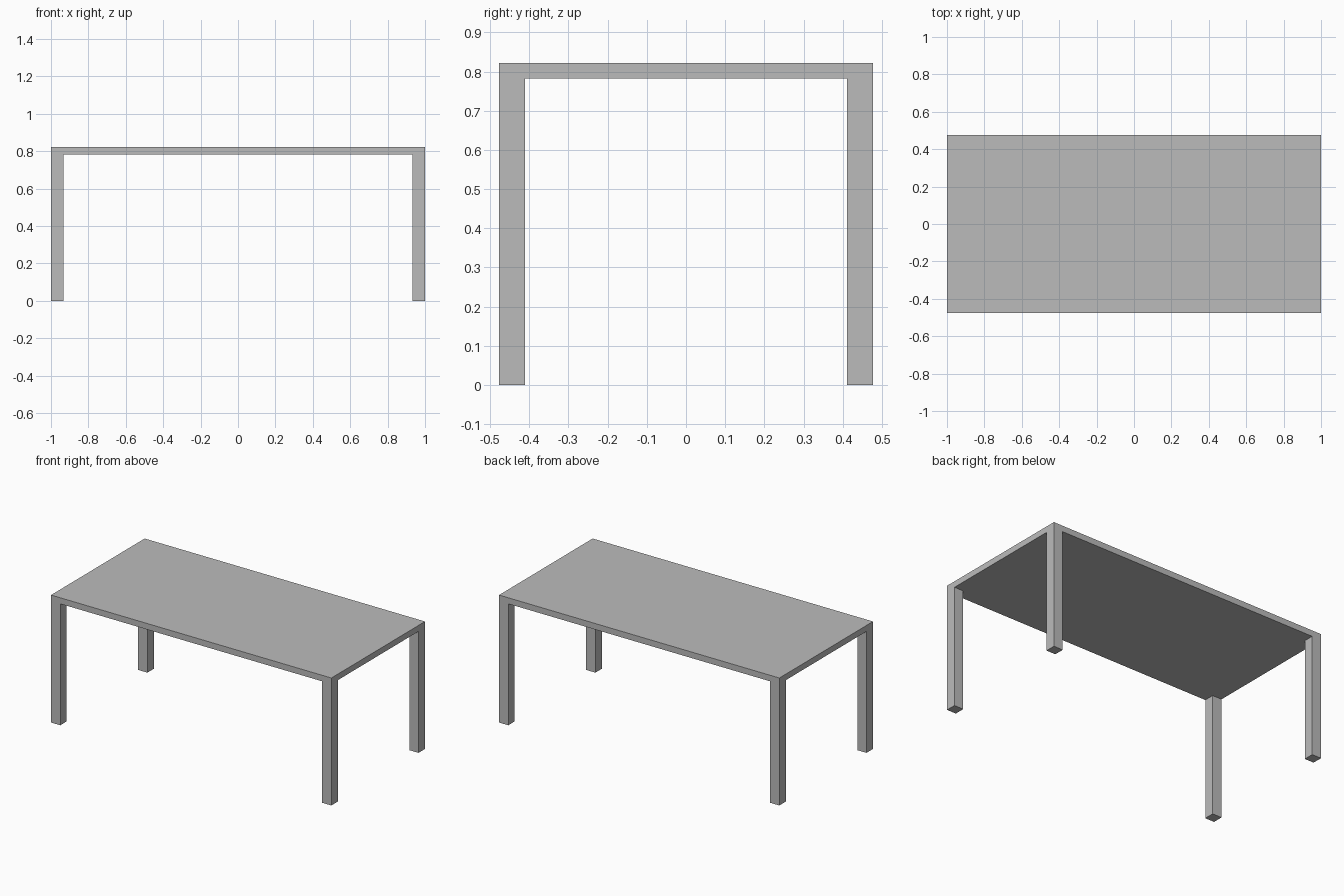
import bpy, bmesh

if "Cube" in bpy.data.objects:
    bpy.data.objects.remove(bpy.data.objects["Cube"])

HX, HY = 1.0, 0.477        # half length and half depth
TOP, UNDER = 0.822, 0.783  # tabletop upper and lower heights
LEG = 0.066                # square leg width

grey = bpy.data.materials.new("plain_grey")
grey.diffuse_color = (0.5, 0.5, 0.5, 1)
grey.use_nodes = True
grey.node_tree.nodes["Principled BSDF"].inputs["Base Color"].default_value = grey.diffuse_color

bm = bmesh.new()

# tabletop slab
bmesh.ops.create_cube(bm, size=1)
for v in bm.verts:
    v.co = (v.co.x * 2 * HX, v.co.y * 2 * HY, TOP if v.co.z > 0 else UNDER)

# cut leg-width margins into the slab
for axis, half in (((1, 0, 0), HX), ((0, 1, 0), HY)):
    for s in (-1, 1):
        bmesh.ops.bisect_plane(
            bm, geom=bm.verts[:] + bm.edges[:] + bm.faces[:],
            plane_co=[a * s * (half - LEG) for a in axis], plane_no=axis)

# legs: pull the four underside corner squares down to the floor
corners = [f for f in bm.faces if f.normal.z < -0.9
           and abs(f.calc_center_median().x) > HX - LEG
           and abs(f.calc_center_median().y) > HY - LEG]
feet = bmesh.ops.extrude_discrete_faces(bm, faces=corners)["faces"]
for f in feet:
    for v in f.verts:
        v.co.z = 0

# merge the flat regions back into clean faces
bmesh.ops.dissolve_limit(bm, angle_limit=0.01, verts=bm.verts[:], edges=bm.edges[:])
bmesh.ops.recalc_face_normals(bm, faces=bm.faces[:])

mesh = bpy.data.meshes.new("table")
bm.to_mesh(mesh)
bm.free()
mesh.materials.append(grey)
bpy.context.collection.objects.link(bpy.data.objects.new("table", mesh))
